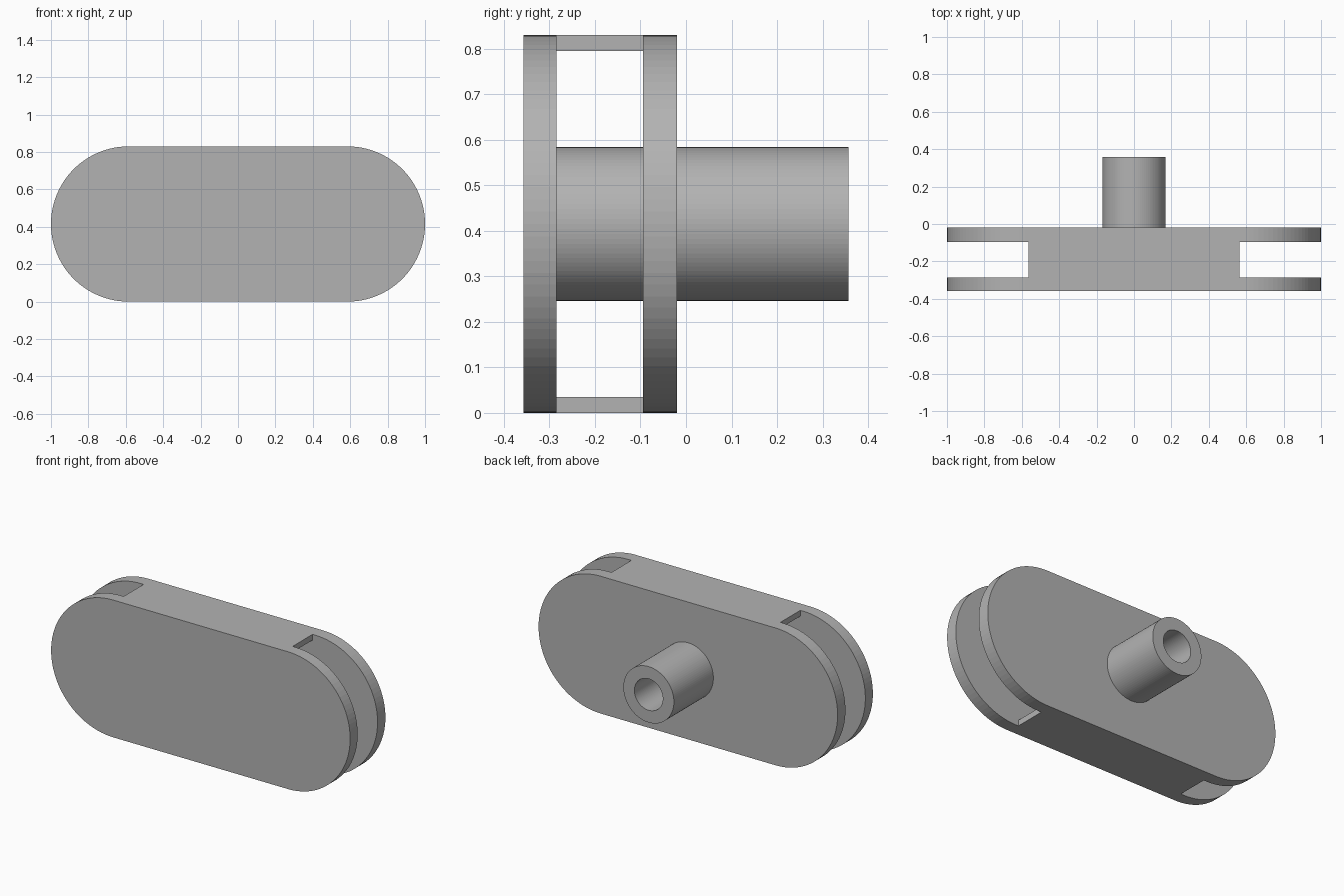
import bpy, bmesh, math

cube = bpy.data.objects.get("Cube")
if cube:
    bpy.data.objects.remove(cube, do_unlink=True)

# Single grey material
grey = bpy.data.materials.new("plain_grey")
grey.use_nodes = True
colour = (0.45, 0.45, 0.45, 1)
grey.diffuse_color = colour
grey.node_tree.nodes["Principled BSDF"].inputs["Base Color"].default_value = colour

HEIGHT = 0.83
MID = HEIGHT / 2            # height of the shared axis
RAIL_X, RAIL_T = 0.565, 0.035
TUBE_R, BORE_R = 0.169, 0.095
FRONT, FRONT_IN, REAR_IN, REAR, TUBE_END = -0.357, -0.285, -0.095, -0.02, 0.357


def circle(radius, n=96):
    return [(radius * math.cos(2 * math.pi * i / n),
             MID + radius * math.sin(2 * math.pi * i / n)) for i in range(n)]


def stadium(half_length, radius, n=48):
    points = []
    for side, start in ((1, -math.pi / 2), (-1, math.pi / 2)):
        for i in range(n + 1):
            a = start + math.pi * i / n
            points.append((side * (half_length - radius) + radius * math.cos(a),
                           MID + radius * math.sin(a)))
    return points


def rectangle(x, z0, z1):
    return [(-x, z0), (x, z0), (x, z1), (-x, z1)]


def prism(name, loops, y0, y1):
    """Extrude an outline, with optional holes, from y0 to y1."""
    bm = bmesh.new()
    edges = []
    for loop in loops:
        verts = [bm.verts.new((x, y0, z)) for x, z in loop]
        edges += [bm.edges.new((v, verts[i - 1])) for i, v in enumerate(verts)]
    bmesh.ops.triangle_fill(bm, edges=edges, use_beauty=True)
    ext = bmesh.ops.extrude_face_region(bm, geom=bm.faces[:], use_keep_orig=True)
    moved = [g for g in ext["geom"] if isinstance(g, bmesh.types.BMVert)]
    bmesh.ops.translate(bm, verts=moved, vec=(0, y1 - y0, 0))
    bmesh.ops.recalc_face_normals(bm, faces=bm.faces[:])
    # Merge the flat cap triangles into larger faces
    bmesh.ops.dissolve_limit(bm, angle_limit=0.001, verts=bm.verts[:], edges=bm.edges[:])
    mesh = bpy.data.meshes.new(name)
    bm.to_mesh(mesh)
    bm.free()
    mesh.materials.append(grey)
    obj = bpy.data.objects.new(name, mesh)
    bpy.context.collection.objects.link(obj)


# Two rounded side plates; the rear one is pierced by the bore
outline = stadium(1, MID)
prism("front_plate", [outline], FRONT, FRONT_IN)
prism("rear_plate", [outline, circle(BORE_R)], REAR_IN, REAR)

# Thin rails joining the plates along the top and bottom
prism("top_rail", [rectangle(RAIL_X, HEIGHT - RAIL_T, HEIGHT)], FRONT_IN, REAR_IN)
prism("bottom_rail", [rectangle(RAIL_X, 0, RAIL_T)], FRONT_IN, REAR_IN)

# Hollow shaft: a spacer between the plates and a longer stub behind
ring = [circle(TUBE_R), circle(BORE_R)]
prism("inner_tube", ring, FRONT_IN, REAR_IN)
prism("rear_tube", ring, REAR, TUBE_END)
